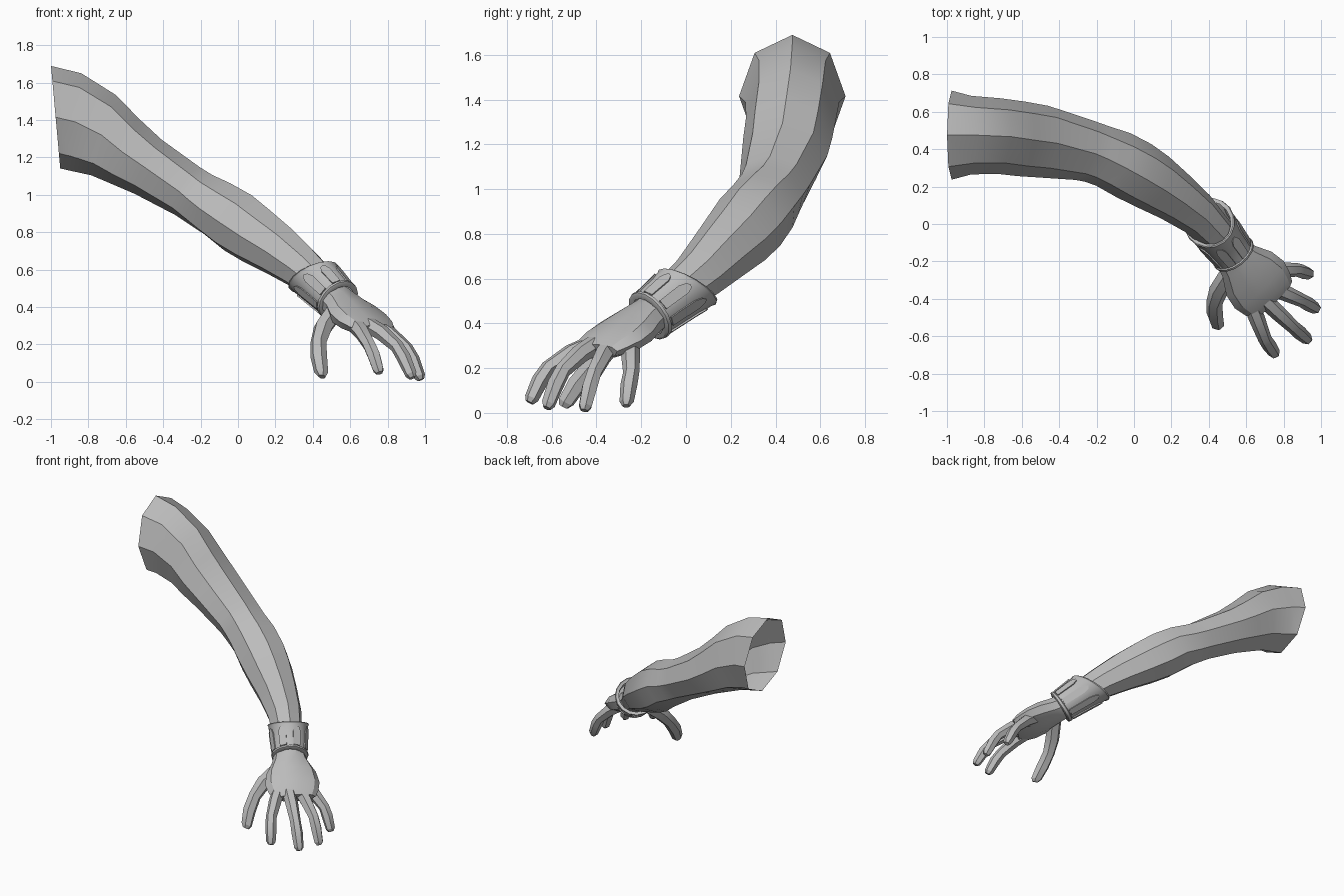
import bpy, bmesh
from math import sin, cos, pi
from mathutils import Vector

old = bpy.data.objects.get("Cube")
if old:
    bpy.data.objects.remove(old, do_unlink=True)

grey = bpy.data.materials.new("plain grey")
grey.use_nodes = True
grey.diffuse_color = (0.5, 0.5, 0.5, 1)
bsdf = grey.node_tree.nodes["Principled BSDF"]
bsdf.inputs["Base Color"].default_value = (0.5, 0.5, 0.5, 1)
bsdf.inputs["Roughness"].default_value = 0.8

UP = Vector((0, 0, 1))


def finish(name, bm, angle=0.45):
    bmesh.ops.recalc_face_normals(bm, faces=bm.faces)
    mesh = bpy.data.meshes.new(name)
    bm.to_mesh(mesh)
    bm.free()
    mesh.materials.append(grey)
    obj = bpy.data.objects.new(name, mesh)
    bpy.context.collection.objects.link(obj)
    bpy.ops.object.select_all(action='DESELECT')
    obj.select_set(True)
    bpy.context.view_layer.objects.active = obj
    bpy.ops.object.shade_smooth_by_angle(angle=angle)
    return obj


def ring(centre, tangent, w, h, sides, across=None):
    """Points of an elliptical section lying square to the tangent."""
    t = Vector(tangent).normalized()
    u = (across or UP.cross(t)).normalized()
    v = t.cross(u)
    if v.z < 0 and across is None:
        v = -v
    steps = [2 * pi * i / sides for i in range(sides)]
    return [Vector(centre) + u * w * cos(a) + v * h * sin(a) for a in steps]


def skin(name, rings, caps=(False, False), angle=0.45):
    """Join successive rings into a tube, with optional end caps."""
    bm = bmesh.new()
    rows = [[bm.verts.new(p) for p in r] for r in rings]
    n = len(rows[0])
    for a, b in zip(rows, rows[1:]):
        for i in range(n):
            j = (i + 1) % n
            bm.faces.new((a[i], a[j], b[j], b[i]))
    for row, closed in zip((rows[0], rows[-1]), caps):
        if closed:
            bm.faces.new(row)
    return finish(name, bm, angle)


# Arm: open at the shoulder, octagonal sections down to the wrist
FORE = (0.68, -0.46, -0.49)
arm = [
    ((-0.975, 0.475, 1.415), (1, 0, 0.09), 0.238, 0.275),
    ((-0.87, 0.475, 1.39), (1, 0, -0.12), 0.21, 0.262),
    ((-0.72, 0.47, 1.32), (1, -0.05, -0.3), 0.202, 0.225),
    ((-0.60, 0.455, 1.23), (1, -0.1, -0.45), 0.2, 0.188),
    ((-0.48, 0.44, 1.15), (1, -0.12, -0.5), 0.193, 0.162),
    ((-0.27, 0.395, 1.02), (1, -0.3, -0.55), 0.166, 0.145),
    ((-0.20, 0.375, 0.975), (1, -0.45, -0.6), 0.162, 0.148),
    ((-0.11, 0.345, 0.925), FORE, 0.168, 0.16),
    ((0.0, 0.285, 0.85), FORE, 0.17, 0.172),
    ((0.10, 0.225, 0.78), FORE, 0.16, 0.162),
    ((0.22, 0.145, 0.70), FORE, 0.138, 0.143),
    ((0.34, 0.055, 0.61), FORE, 0.118, 0.12),
    ((0.45, -0.06, 0.515), FORE, 0.1, 0.1),
    ((0.52, -0.145, 0.445), (0.6, -0.6, -0.5), 0.095, 0.088),
]
skin("arm", [ring(c, t, w, h, 8) for c, t, w, h in arm], (False, True))

# Palm: widens from the wrist to the knuckles
PALM = (0.6, -0.62, -0.48)
palm = [
    ((0.50, -0.125, 0.46), 0.095, 0.085),
    ((0.56, -0.20, 0.41), 0.12, 0.086),
    ((0.615, -0.265, 0.365), 0.168, 0.084),
    ((0.67, -0.325, 0.325), 0.182, 0.072),
    ((0.715, -0.375, 0.295), 0.165, 0.058),
    ((0.745, -0.405, 0.275), 0.14, 0.038),
]
skin("palm", [ring(c, PALM, w, h, 10) for c, w, h in palm], (True, True))


# Digits: hexagonal tubes with knuckle joints and a blunt tip
def digit(name, path, radius):
    pts = [Vector(p) for p in path]
    span = pts[-1] - pts[0]
    across = UP.cross(span)
    rings = []
    scales = (1.15, 1.1, 0.93, 0.98, 0.82)
    for i, p in enumerate(pts):
        t = pts[min(i + 1, len(pts) - 1)] - pts[max(i - 1, 0)]
        r = radius * scales[i]
        rings.append(ring(p, t, r, r, 6, across))
    t = (pts[-1] - pts[-2]).normalized()
    rings.append(ring(pts[-1] + t * radius * 0.55, t, radius * 0.45, radius * 0.5, 6, across))
    skin(name, rings, (True, True))


digit("thumb", [(0.52, -0.25, 0.38), (0.455, -0.35, 0.29), (0.43, -0.42, 0.21),
                (0.432, -0.485, 0.13), (0.445, -0.535, 0.05)], 0.047)
fingers = {
    "index_finger": ((0.62, -0.41, 0.31), (0.70, -0.615, 0.20), (0.75, -0.69, 0.065)),
    "middle_finger": ((0.69, -0.40, 0.31), (0.85, -0.55, 0.19), (0.925, -0.615, 0.04)),
    "ring_finger": ((0.72, -0.33, 0.31), (0.90, -0.41, 0.18), (0.97, -0.45, 0.03)),
    "little_finger": ((0.70, -0.25, 0.32), (0.87, -0.245, 0.18), (0.935, -0.265, 0.05)),
}
for name, (base, joint, tip) in fingers.items():
    base, joint, tip = Vector(base), Vector(joint), Vector(tip)
    lift = Vector((0, 0, 0.012))
    path = [base, base.lerp(joint, 0.5) + lift, joint,
            joint.lerp(tip, 0.5) + lift, tip]
    digit(name, path, 0.039)


# Cuff: slanted band, longer on the underside
START, END = Vector((0.40, 0.01, 0.565)), Vector((0.54, -0.17, 0.43))
AXIS = (END - START).normalized()
SIDE = UP.cross(AXIS).normalized()
TOP = AXIS.cross(SIDE)


def cuff_point(a, t, lift=0.0):
    r = 0.134 + (0.113 - 0.134) * t + lift
    slant = AXIS * 0.07 * sin(a) * (1 - t)
    return START.lerp(END, t) + (SIDE * cos(a) + TOP * sin(a)) * r + slant


def cuff_ring(t, lift):
    return [cuff_point(2 * pi * i / 16, t, lift) for i in range(16)]


band = [(0.02, -0.02), (0, 0), (0.03, 0.005), (0.07, 0), (0.9, 0),
        (0.92, 0.009), (0.98, 0.009), (1, 0), (1, -0.02)]
skin("cuff", [cuff_ring(t, lift) for t, lift in band], angle=0.6)

# Raised rounded tabs around the cuff
tab = [(-0.2, 0.88), (0.2, 0.88), (0.2, 0.35), (0.12, 0.22),
       (0, 0.17), (-0.12, 0.22), (-0.2, 0.35)]
for k in range(8):
    middle = 2 * pi * (k + 0.5) / 8
    skin("cuff_tab", [[cuff_point(middle + a, t, lift) for a, t in tab]
                      for lift in (-0.005, 0.006)], (False, True))
